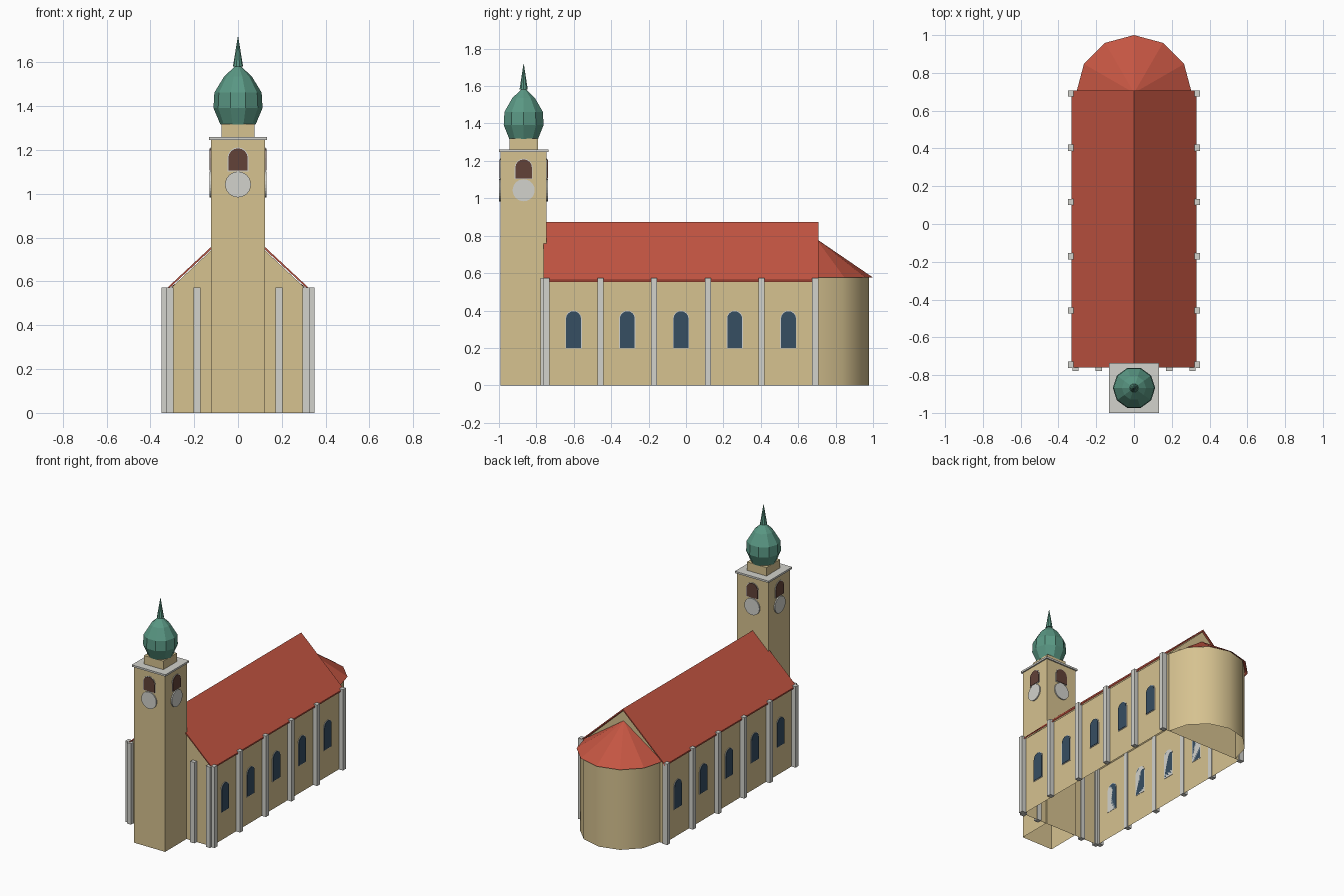
import bpy, bmesh, math
from mathutils import Matrix, Vector

if "Cube" in bpy.data.objects:
    bpy.data.objects.remove(bpy.data.objects["Cube"])


def material(name, r, g, b):
    lin = [((c / 255 + 0.055) / 1.055) ** 2.4 for c in (r, g, b)]
    m = bpy.data.materials.new(name)
    m.diffuse_color = (*lin, 1)
    m.use_nodes = True
    m.node_tree.nodes["Principled BSDF"].inputs["Base Color"].default_value = m.diffuse_color
    return m


WALL = material("sand plaster", 214, 194, 144)
TRIM = material("pale stone", 210, 210, 204)
ROOF = material("red tiles", 196, 85, 66)
COPPER = material("green copper", 90, 152, 132)
GLASS = material("dark blue glass", 54, 78, 98)
SHUTTER = material("brown shutter", 98, 66, 56)


def make(name, verts, faces, mat, matrix=None, fix=True):
    bm = bmesh.new()
    vs = [bm.verts.new(v) for v in verts]
    for f in faces:
        bm.faces.new([vs[i] for i in f])
    if fix:
        bmesh.ops.recalc_face_normals(bm, faces=bm.faces)
    me = bpy.data.meshes.new(name)
    bm.to_mesh(me)
    bm.free()
    me.materials.append(mat)
    ob = bpy.data.objects.new(name, me)
    bpy.context.collection.objects.link(ob)
    if matrix is not None:
        ob.matrix_world = matrix
    return ob


def box(name, x0, x1, y0, y1, z0, z1, mat, bottom=True):
    v = [(x, y, z) for z in (z0, z1) for x, y in ((x0, y0), (x1, y0), (x1, y1), (x0, y1))]
    f = [(i, (i + 1) % 4, (i + 1) % 4 + 4, i + 4) for i in range(4)] + [(4, 5, 6, 7)]
    return make(name, v, f + ([(3, 2, 1, 0)] if bottom else []), mat)


def prism(name, outline, depth0, depth1, mat, matrix=None):
    """Extrude an (x, z) outline along y."""
    n = len(outline)
    v = [(x, y, z) for y in (depth0, depth1) for x, z in outline]
    f = [(i, (i + 1) % n, (i + 1) % n + n, i + n) for i in range(n)]
    return make(name, v, f + [tuple(range(n)), tuple(range(n, 2 * n))], mat, matrix)


def lathe(name, profile, sides, cx, cy, mat):
    """Revolve an (r, z) profile; caps both ends."""
    v = [(cx + r * math.cos(2 * math.pi * i / sides), cy + r * math.sin(2 * math.pi * i / sides), z)
         for r, z in profile for i in range(sides)]
    f = [(k * sides + i, k * sides + (i + 1) % sides, (k + 1) * sides + (i + 1) % sides, (k + 1) * sides + i)
         for k in range(len(profile) - 1) for i in range(sides)]
    f += [tuple(range(sides)), tuple(range(len(v) - sides, len(v)))]
    return make(name, v, f, mat)


def arch(half, z0, z1, grow=0.0):
    h = half + grow
    spring = z1 - half
    return [(-h, z0 - grow), (h, z0 - grow)] + [
        (h * math.cos(math.pi * i / 8), spring + h * math.sin(math.pi * i / 8)) for i in range(9)]


def arched_window(name, half, z0, z1, mat, matrix):
    prism(name + "_frame", arch(half, z0, z1, 0.004), -0.003, 0.002, TRIM, matrix)
    prism(name, arch(half, z0, z1), -0.006, 0.002, mat, matrix)


def facing(x, y, angle):
    """Place a plate that faces -y, turned about z."""
    return Matrix.Translation((x, y, 0)) @ Matrix.Rotation(angle, 4, 'Z')


# Nave: open-bottomed shell with gable ends
HW, Y0, Y1, EAVE, RIDGE = 0.317, -0.752, 0.698, 0.56, 0.857
section = [(-HW, 0), (-HW, EAVE), (0, RIDGE), (HW, EAVE), (HW, 0)]
nv = [(x, y, z) for y in (Y0, Y1) for x, z in section]
make("nave_walls", nv, [(i, i + 1, i + 6, i + 5) for i in range(4)]
     + [(0, 1, 2, 3, 4), (5, 6, 7, 8, 9)], WALL)

# Nave roof: thin folded slab
prism("nave_roof", [(-0.332, 0.563), (0, 0.872), (0.332, 0.563), (0.332, 0.553), (0, 0.86), (-0.332, 0.553)],
      -0.761, 0.708, ROOF)

# Side buttresses and windows
STEP = 0.2873
for side in (-1, 1):
    for i in range(6):
        y = -0.745 + STEP * i
        xa, xb = sorted((side * 0.312, side * 0.349))
        box("side_buttress", xa, xb, y - 0.0165, y + 0.0165, 0, 0.573, TRIM)
        if i < 5:
            arched_window("nave_window", 0.04, 0.2, 0.396, GLASS,
                          facing(side * HW, y + STEP / 2, side * math.pi / 2))
    # Front buttresses
    for x in (0.187, 0.31):
        box("front_buttress", side * x - 0.0165, side * x + 0.0165, -0.778, -0.745, 0, 0.573, TRIM)

# Apse: half-round wall and faceted half-cone roof
CY = 0.694
arc = [(math.cos(math.pi * i / 6), math.sin(math.pi * i / 6)) for i in range(7)]
apse = make("apse_wall", [(0.285 * c, CY + 0.285 * s, z) for z in (0, 0.587) for c, s in arc],
            [(i, i + 1, i + 8, i + 7) for i in range(6)], WALL, fix=False)
for p in apse.data.polygons:
    p.use_smooth = True
make("apse_roof", [(0.306 * c, CY + 0.306 * s, 0.576) for c, s in arc] + [(0, CY, 0.785)],
     [(i, i + 1, 7) for i in range(6)], ROOF, fix=False)

# Tower shaft, cornice and neck
TY, TH = -0.868, 0.123
box("tower_shaft", -TH, TH, TY - TH, TY + TH, 0, 1.248, WALL, bottom=False)
box("tower_cornice", -0.132, 0.132, TY - 0.132, TY + 0.132, 1.247, 1.26, TRIM)
box("tower_neck", -0.076, 0.076, TY - 0.076, TY + 0.076, 1.26, 1.32, WALL)

# Belfry openings and clock faces on all four sides
disc = [(0.059 * math.cos(math.pi * i / 12), 1.043 + 0.059 * math.sin(math.pi * i / 12)) for i in range(24)]
for k in range(4):
    a = k * math.pi / 2
    m = facing(TH * math.sin(a), TY - TH * math.cos(a), a)
    arched_window("belfry_opening", 0.044, 1.107, 1.208, SHUTTER, m)
    prism("clock_face", disc, -0.008, 0.002, TRIM, m)

# Onion dome and spire
lathe("onion_dome", [(0.08, 1.316), (0.112, 1.392), (0.108, 1.462), (0.064, 1.535), (0.008, 1.588)],
      10, 0, TY, COPPER)
lathe("spire", [(0.023, 1.582), (0.001, 1.718)], 10, 0, TY, COPPER)
